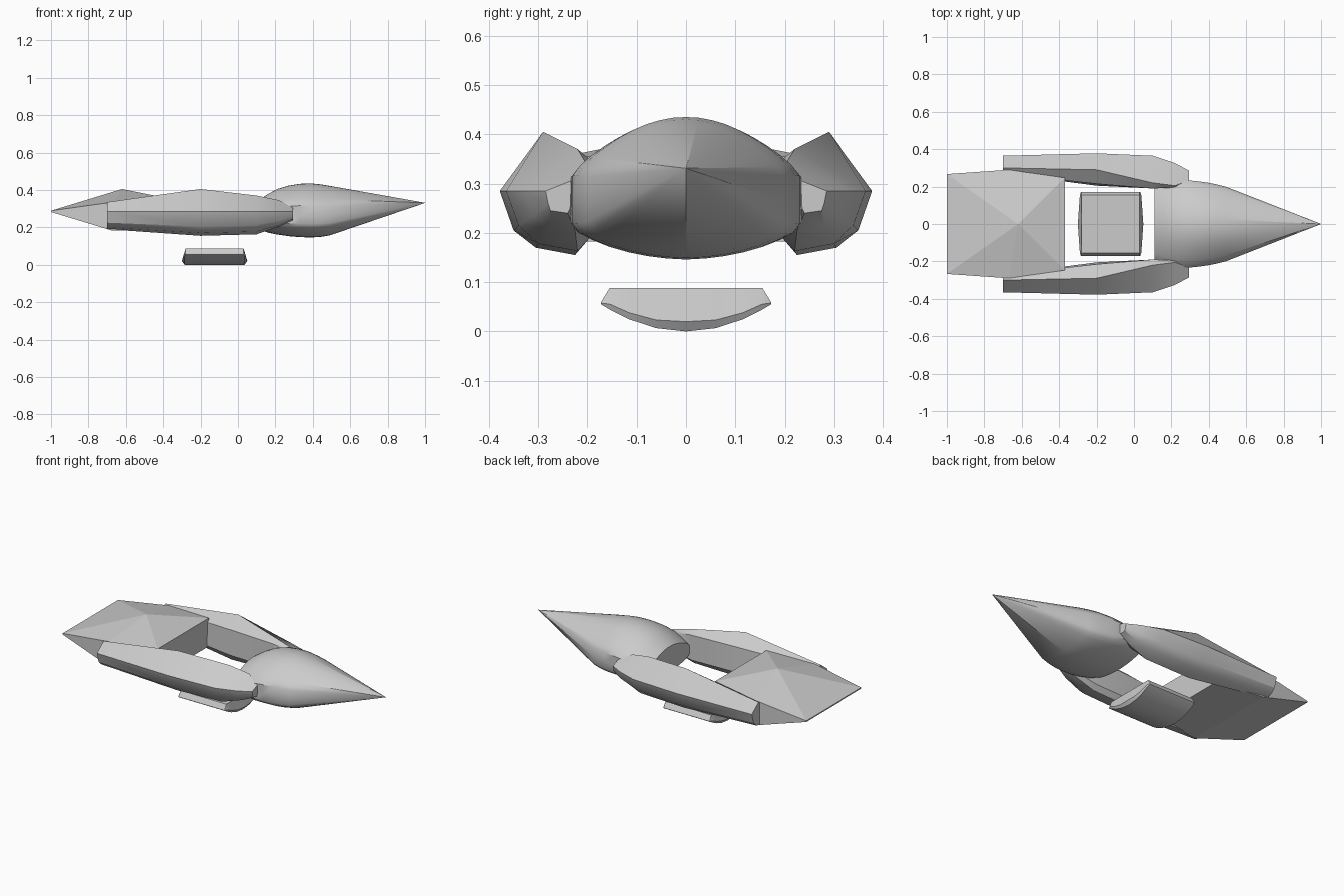
import bpy, bmesh, math

if "Cube" in bpy.data.objects:
    bpy.data.objects.remove(bpy.data.objects["Cube"])


def loft(name, rings, angle=None, mirror=False):
    """Skin equal-length rings of 3D points, cap the ends, merge collapsed points."""
    bm = bmesh.new()
    loops = [[bm.verts.new(p) for p in ring] for ring in rings]
    n = len(loops[0])
    for a, b in zip(loops, loops[1:]):
        for i in range(n):
            j = (i + 1) % n
            bm.faces.new((a[i], a[j], b[j], b[i]))
    bm.faces.new(loops[0])
    bm.faces.new(loops[-1])
    bmesh.ops.remove_doubles(bm, verts=bm.verts, dist=0.0005)
    bmesh.ops.recalc_face_normals(bm, faces=bm.faces)
    mesh = bpy.data.meshes.new(name)
    bm.to_mesh(mesh)
    bm.free()
    obj = bpy.data.objects.new(name, mesh)
    bpy.context.collection.objects.link(obj)
    if mirror:
        mod = obj.modifiers.new("mirror", 'MIRROR')
        mod.use_axis = (False, True, False)
    if angle:
        bpy.ops.object.select_all(action='DESELECT')
        bpy.context.view_layer.objects.active = obj
        obj.select_set(True)
        bpy.ops.object.shade_smooth_by_angle(angle=math.radians(angle))
    return obj


# Nose: bulging flat-sided section, tapering to a point
half = [(0, 1), (.12, .99), (.24, .955), (.36, .9), (.48, .82), (.6, .72),
        (.72, .6), (.84, .46), (.93, .33), (1, .18), (1, -.2), (1, -.5),
        (.94, -.64), (.82, -.74), (.68, -.83), (.52, -.9), (.36, -.95), (.18, -.985), (0, -1)]
section = half + [(-y, z) for y, z in reversed(half[1:-1])]
stations = [(.11, .19, .345, .19), (.16, .208, .378, .172), (.21, .225, .405, .162),
            (.27, .234, .423, .153), (.33, .23, .433, .148), (.39, .222, .435, .146),
            (.44, .212, .43, .149), (.49, .2, .422, .157), (1, .0005, .3315, .3305)]
rings = []
for x, w, top, bot in stations:
    mid, h = (top + bot) / 2, (top - bot) / 2
    rings.append([(x, w * y, mid + h * z) for y, z in section])
loft("nose", rings, 35)

# Side pods: ridge, outer edge, rounded belly, inner wall
pods = {
    -.70: [(.30, .335), (.365, .285), (.348, .225), (.32, .2), (.28, .19), (.27, .2), (.27, .32)],
    -.20: [(.29, .405), (.378, .285), (.35, .205), (.305, .17), (.225, .155), (.205, .19), (.215, .34)],
    .10: [(.22, .37), (.365, .285), (.34, .215), (.3, .178), (.22, .163), (.195, .19), (.19, .345)],
    .22: [(.205, .345), (.325, .285), (.31, .235), (.28, .212), (.225, .205), (.2, .215), (.195, .33)],
    .295: [(.235, .305), (.285, .285), (.28, .26), (.275, .245), (.24, .24), (.235, .25), (.233, .3)],
}
loft("side_pod", [[(x, y, z) for y, z in ring] for x, ring in pods.items()], 32, mirror=True)

# Rear deck: wedge with a low pyramid top
bm = bmesh.new()
outline = [(-1, .267, .289, .282), (-.67, .29, .335, .182), (-.37, .247, .355, .182)]
upper, lower = [], []
for s, row in ((1, outline), (-1, outline[::-1])):
    for x, y, zt, zb in row:
        upper.append(bm.verts.new((x, s * y, zt)))
        lower.append(bm.verts.new((x, s * y, zb)))
peak = bm.verts.new((-.62, 0, .405))
for i in range(6):
    j = (i + 1) % 6
    bm.faces.new((upper[i], upper[j], peak))
    bm.faces.new((upper[i], lower[i], lower[j], upper[j]))
bm.faces.new((lower[0], lower[1], lower[4], lower[5]))
bm.faces.new(lower[1:5])
bmesh.ops.recalc_face_normals(bm, faces=bm.faces)
mesh = bpy.data.meshes.new("rear_deck")
bm.to_mesh(mesh)
bm.free()
bpy.context.collection.objects.link(bpy.data.objects.new("rear_deck", mesh))

# Belly block: curved keel below a flat top
rings = []
cx = -.125
for y in (-.172, -.155, -.115, -.06, 0, .06, .115, .155, .172):
    t = abs(y) / .172
    zb = .055 * t ** 2
    if t == 1:
        prof = [(.155, .06), (.158, .0575), (.155, .055)]
    else:
        prof = [(.155, .088), (.175 - .012 * t, zb + .02 * (1 - .5 * t)), (.16, zb)]
    ring = [(cx + dx, y, z) for dx, z in prof] + [(cx - dx, y, z) for dx, z in reversed(prof)]
    rings.append(ring)
loft("belly_block", rings, 25)
